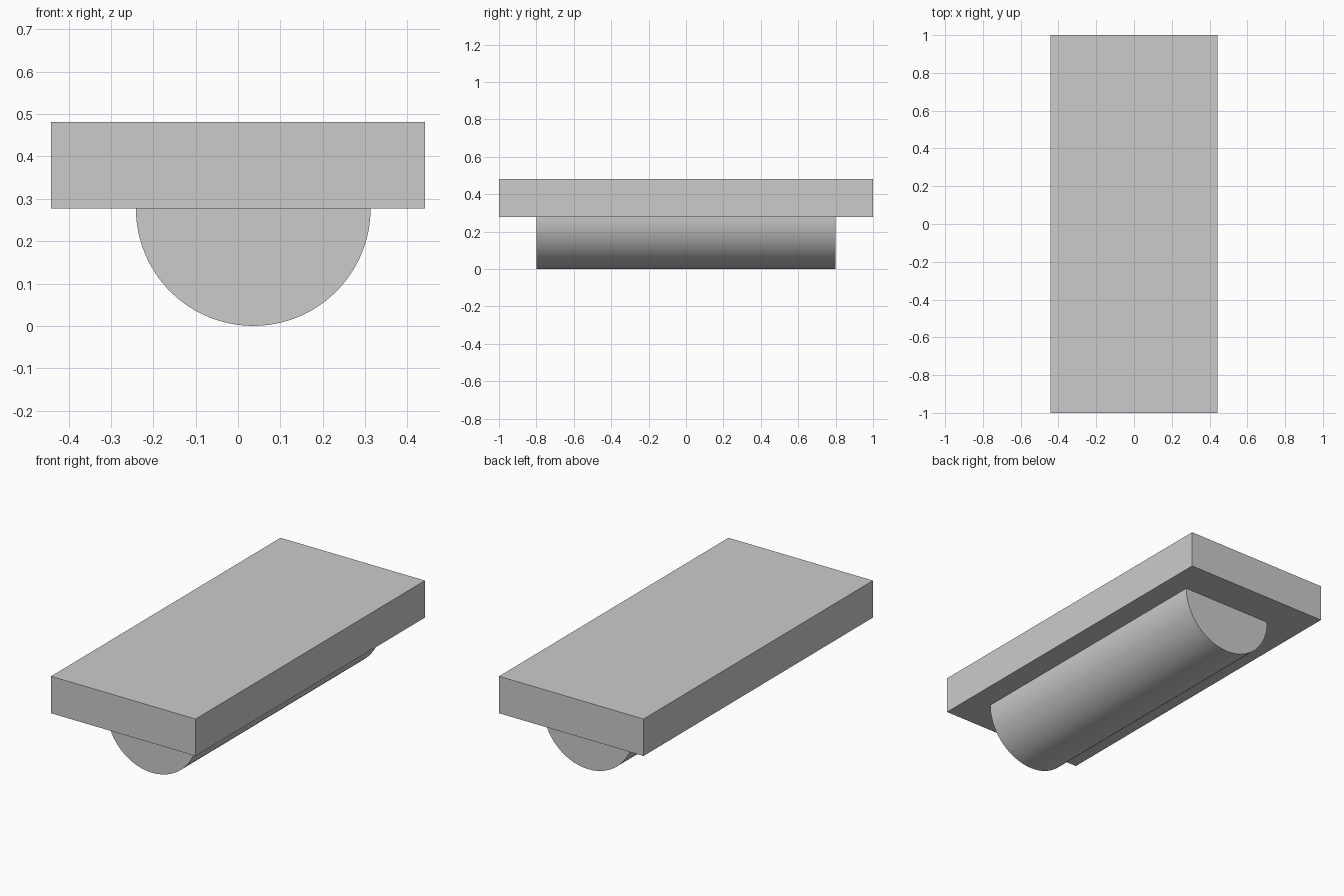
import bpy
import bmesh
from math import pi, cos, sin, radians

cube = bpy.data.objects.get("Cube")
if cube:
    bpy.data.objects.remove(cube, do_unlink=True)

# Plain grey finish shared by both parts
GREY = (0.6, 0.6, 0.6, 1.0)
grey = bpy.data.materials.new("plain_grey")
grey.use_nodes = True
grey.diffuse_color = GREY
grey.node_tree.nodes["Principled BSDF"].inputs["Base Color"].default_value = GREY

SLAB_BOTTOM = 0.277
SLAB_TOP = 0.481


def extrude_profile(name, profile, half_length):
    """Extrude an (x, z) outline along y, centred on y = 0."""
    bm = bmesh.new()
    face = bm.faces.new([bm.verts.new((x, -half_length, z)) for x, z in profile])
    result = bmesh.ops.extrude_face_region(bm, geom=[face])
    moved = [v for v in result["geom"] if isinstance(v, bmesh.types.BMVert)]
    bmesh.ops.translate(bm, verts=moved, vec=(0, 2 * half_length, 0))
    bmesh.ops.recalc_face_normals(bm, faces=bm.faces)
    mesh = bpy.data.meshes.new(name)
    bm.to_mesh(mesh)
    bm.free()
    mesh.materials.append(grey)
    obj = bpy.data.objects.new(name, mesh)
    bpy.context.collection.objects.link(obj)
    return obj


# Flat rectangular slab
w = 0.441
extrude_profile("slab", [(-w, SLAB_BOTTOM), (w, SLAB_BOTTOM),
                         (w, SLAB_TOP), (-w, SLAB_TOP)], 1.0)

# Half-round bar under the slab, slightly off centre
radius, centre_x, steps = SLAB_BOTTOM, 0.036, 48
arc = [(centre_x + radius * cos(pi + pi * i / steps),
        SLAB_BOTTOM + radius * sin(pi + pi * i / steps)) for i in range(steps + 1)]
bar = extrude_profile("half_round_bar", arc, 0.8)

# Smooth curved side, crisp ends
bpy.ops.object.select_all(action="DESELECT")
bar.select_set(True)
bpy.context.view_layer.objects.active = bar
bpy.ops.object.shade_smooth_by_angle(angle=radians(30))
